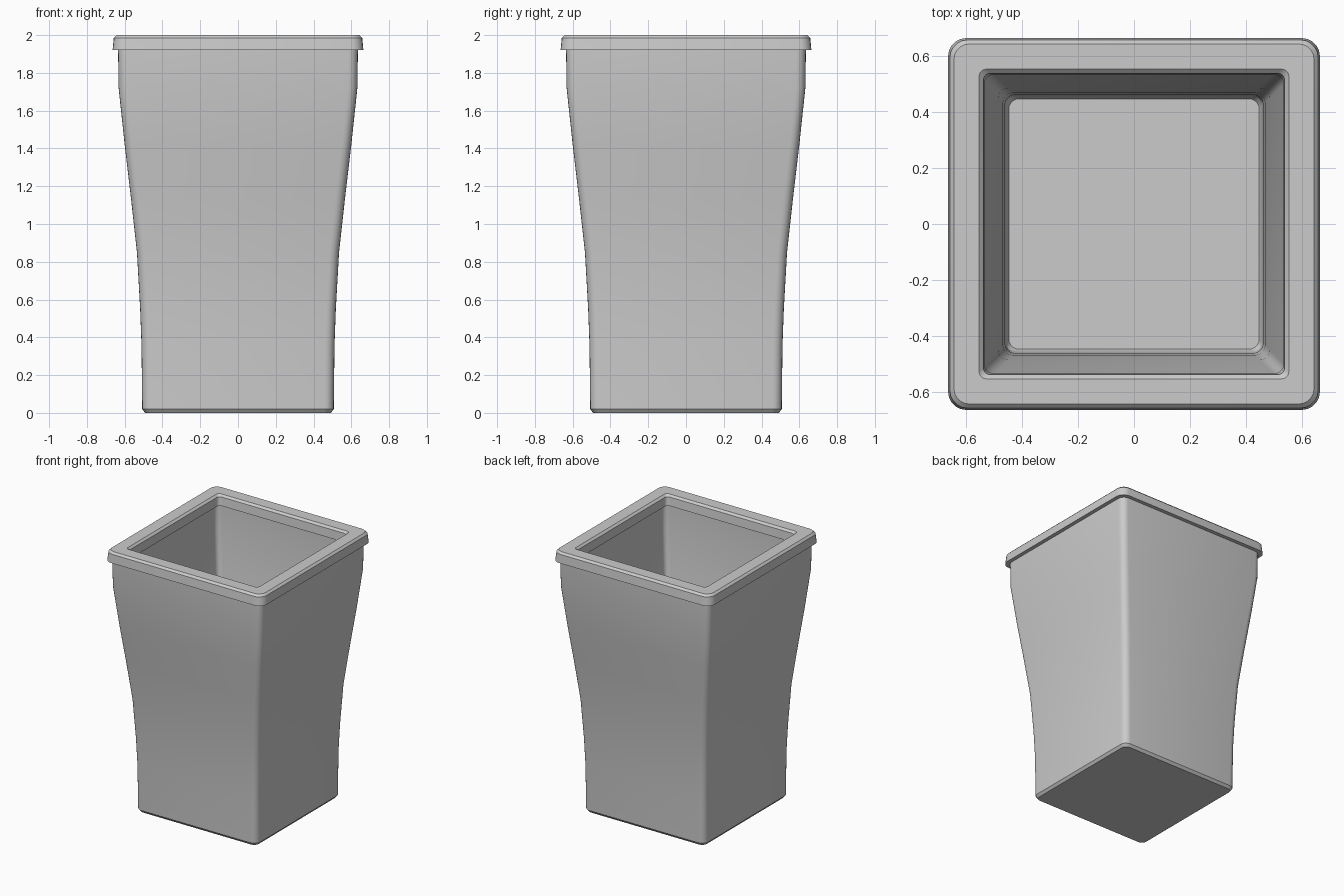
import bpy, bmesh, math

if "Cube" in bpy.data.objects:
    bpy.data.objects.remove(bpy.data.objects["Cube"])

SEG = 5  # segments per rounded corner


def ring(bm, h, r, z):
    """Rounded square with half-width h and corner radius r."""
    verts = []
    for q in range(4):
        mid = math.radians(45 + 90 * q)
        cx = math.copysign(h - r, math.cos(mid))
        cy = math.copysign(h - r, math.sin(mid))
        for i in range(SEG + 1):
            a = math.pi / 2 * (q + i / SEG)
            verts.append(bm.verts.new((cx + r * math.cos(a), cy + r * math.sin(a), z)))
    return verts


def loft(name, profile, capped):
    """Skin rounded squares; either cap both ends or join the last to the first."""
    bm = bmesh.new()
    rings = [ring(bm, *p) for p in profile]
    pairs = list(zip(rings, rings[1:]))
    if capped:
        bm.faces.new(rings[0])
        bm.faces.new(rings[-1])
    else:
        pairs.append((rings[-1], rings[0]))
    for a, b in pairs:
        n = len(a)
        for i in range(n):
            j = (i + 1) % n
            bm.faces.new((a[i], a[j], b[j], b[i]))
    bmesh.ops.recalc_face_normals(bm, faces=bm.faces)
    mesh = bpy.data.meshes.new(name)
    bm.to_mesh(mesh)
    bm.free()
    obj = bpy.data.objects.new(name, mesh)
    bpy.context.collection.objects.link(obj)
    bpy.ops.object.select_all(action='DESELECT')
    obj.select_set(True)
    bpy.context.view_layer.objects.active = obj
    bpy.ops.object.shade_smooth_by_angle(angle=math.radians(30))
    return obj


# Flared wall: (half-width, height), from foot to neck
wall = [(0.507, 0.02), (0.511, 0.36), (0.518, 0.55), (0.535, 0.85),
        (0.567, 1.14), (0.60, 1.42), (0.632, 1.72), (0.635, 1.93)]
T = 0.05  # wall thickness

# Bin body: bevelled foot, outer wall, then inner wall down to the floor
outer = [(0.492, 0.04, 0.0)] + [(h, 0.05, z) for h, z in wall]
inner = [(h - T, 0.035, max(z, 0.07)) for h, z in reversed(wall)]
loft("bin_body", outer + inner + [(0.447, 0.035, 0.05)], True)

# Overhanging rim with bevelled edges and inner lip
loft("rim", [
    (0.58, 0.04, 1.92), (0.664, 0.065, 1.92), (0.658, 0.065, 1.985),
    (0.643, 0.055, 2.0), (0.553, 0.025, 2.0), (0.538, 0.025, 1.985),
    (0.533, 0.03, 1.92)], False)
